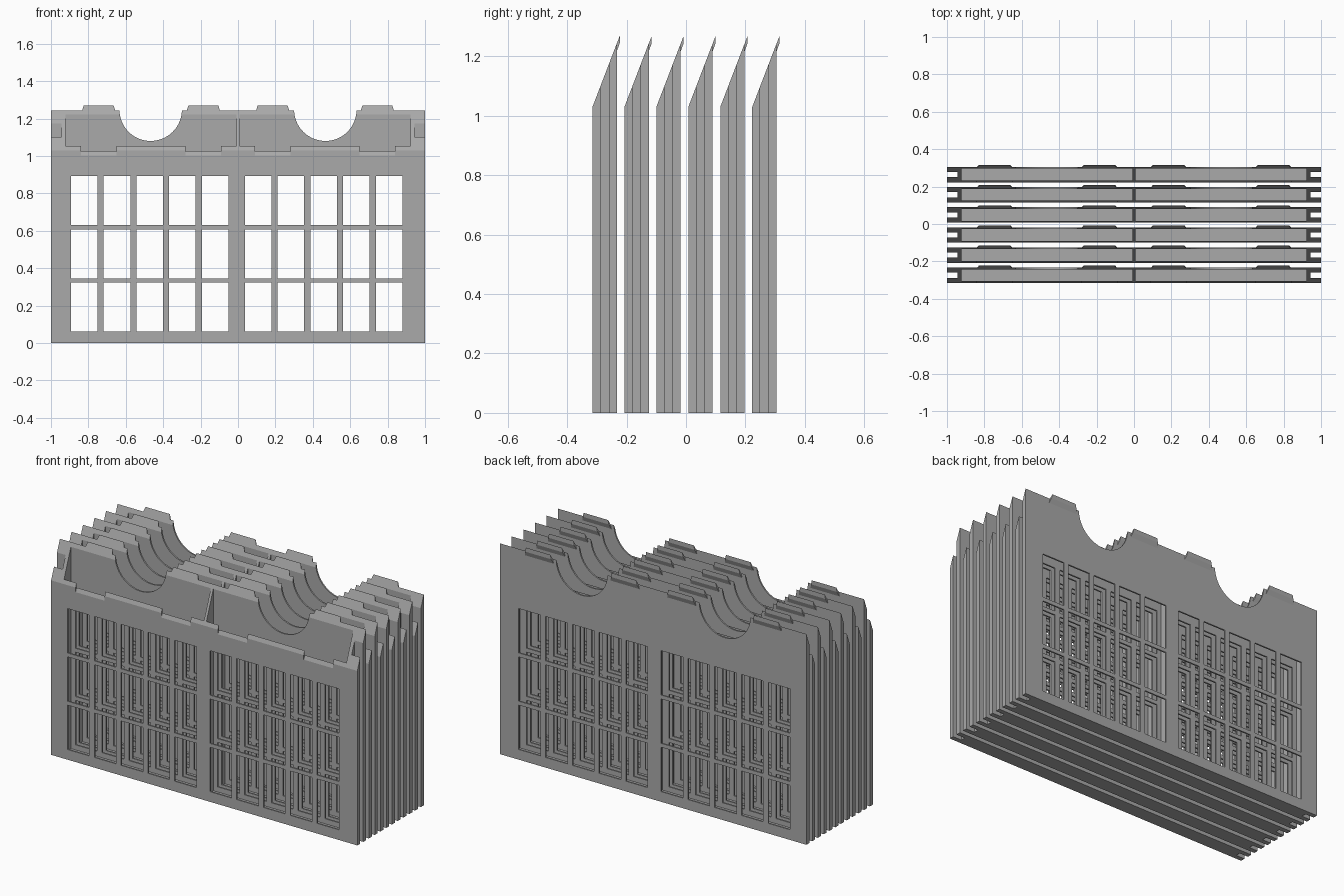
import bpy, bmesh, math
from mathutils import Matrix

cube = bpy.data.objects.get("Cube")
if cube:
    bpy.data.objects.remove(cube, do_unlink=True)

DEPTH, SLOPE, RIM = 0.082, 2.61, 1.03      # tray depth, slanted mouth, front height
FRONT, PITCH, COUNT = -0.315, 0.1076, 6
TABS = [(-0.84, -0.65), (-0.28, -0.09), (0.09, 0.28), (0.65, 0.84)]

grey = bpy.data.materials.new("plain grey")
grey.use_nodes = True
grey.diffuse_color = (0.4, 0.4, 0.4, 1)
grey.node_tree.nodes["Principled BSDF"].inputs["Base Color"].default_value = (0.4, 0.4, 0.4, 1)


def prism(bm, profile, x0, x1, inset=None):
    """Extrude a (y, z) profile along x; inset gives the end taper of each point."""
    inset = inset or [0] * len(profile)
    a = [bm.verts.new((x0 + t, y, z)) for (y, z), t in zip(profile, inset)]
    b = [bm.verts.new((x1 - t, y, z)) for (y, z), t in zip(profile, inset)]
    bm.faces.new(a)
    bm.faces.new(b[::-1])
    for i in range(len(a)):
        j = (i + 1) % len(a)
        bm.faces.new((a[i], b[i], b[j], a[j]))


def box(bm, x0, x1, y0, y1, z0, z1):
    prism(bm, [(y0, z0), (y1, z0), (y1, z1), (y0, z1)], x0, x1)


def make(name, bm):
    bmesh.ops.recalc_face_normals(bm, faces=bm.faces[:])
    mesh = bpy.data.meshes.new(name)
    bm.to_mesh(mesh)
    bm.free()
    mesh.materials.append(grey)
    ob = bpy.data.objects.new(name, mesh)
    ob.location.y = FRONT
    bpy.context.collection.objects.link(ob)
    return ob


def cut(target, bm):
    cutter = make("cutter", bm)
    cutter.hide_render = True
    mod = target.modifiers.new("cut", 'BOOLEAN')
    mod.operation, mod.solver, mod.object = 'DIFFERENCE', 'EXACT', cutter
    bpy.context.view_layer.objects.active = target
    bpy.ops.object.modifier_apply(modifier=mod.name)
    bpy.data.objects.remove(cutter, do_unlink=True)


def repeat(ob):
    mod = ob.modifiers.new("row", 'ARRAY')
    mod.count = COUNT
    mod.use_relative_offset = False
    mod.use_constant_offset = True
    mod.constant_offset_displace = (0, PITCH, 0)


# Solid tray with a slanted top
bm = bmesh.new()
prism(bm, [(0, 0), (DEPTH, 0), (DEPTH, RIM + SLOPE * DEPTH), (0, RIM)], -1, 1)
tray = make("tray", bm)

# Two pockets either side of the divider, and a groove down each end
bm = bmesh.new()
for x0, x1 in ((-0.922, -0.008), (0.008, 0.922)):
    box(bm, x0, x1, 0.009, 0.073, 0.03, 1.4)
for x0, x1 in ((-1.1, -0.944), (0.944, 1.1)):
    box(bm, x0, x1, 0.027, 0.055, -0.1, 1.4)
cut(tray, bm)

# Window grid through front and back walls
bm = bmesh.new()
for start in (-0.893, 0.037):
    for col in range(5):
        for row in range(3):
            x, z = start + 0.175 * col, 0.06 + 0.285 * row
            box(bm, x, x + 0.142, -0.1, 0.2, z, z + 0.262)
cut(tray, bm)

# Round thumb scoops in the back wall and tab notches in the front rim
bm = bmesh.new()
for x in (-0.467, 0.467):
    bmesh.ops.create_cone(bm, cap_ends=True, segments=64, radius1=0.167, radius2=0.167, depth=0.3,
                          matrix=Matrix.Translation((x, 0.17, 1.247)) @ Matrix.Rotation(math.pi / 2, 4, 'X'))
low = RIM - 0.027
for x0, x1 in TABS:
    prism(bm, [(-0.01, low - 0.01 * SLOPE), (0.012, low + 0.012 * SLOPE), (0.012, 1.15), (-0.01, 1.15)], x0, x1)
cut(tray, bm)
repeat(tray)

# Leaning tabs on the back rim
bm = bmesh.new()
for x0, x1 in TABS:
    prism(bm, [(0.074, 1.222), (0.081, 1.215), (0.092, 1.245), (0.092, 1.27)], x0, x1,
          [0, 0, 0.01, 0.015])
repeat(make("rim_tabs", bm))
